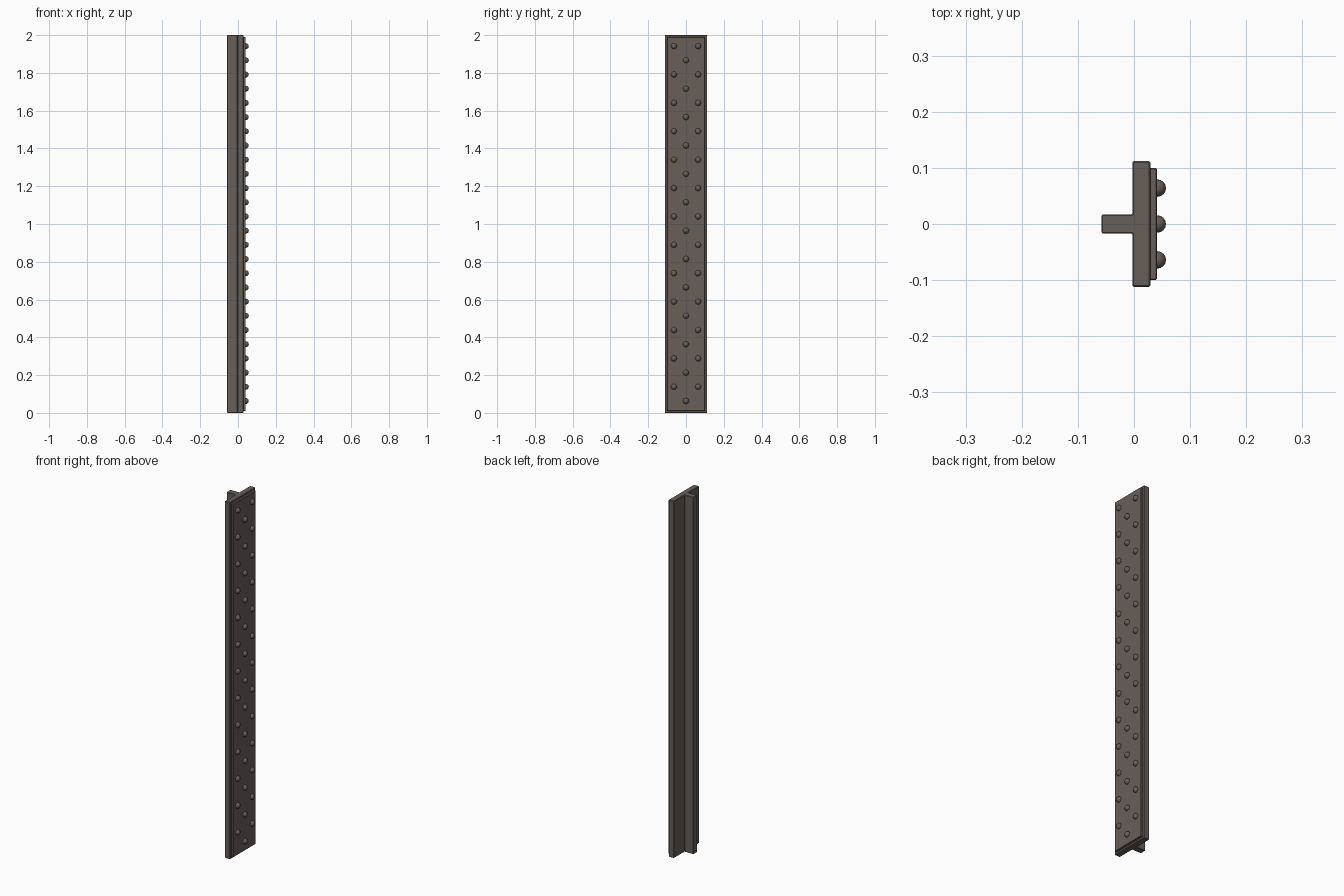
import bpy, bmesh
from mathutils import Matrix

cube = bpy.data.objects.get("Cube")
if cube:
    bpy.data.objects.remove(cube, do_unlink=True)

steel = bpy.data.materials.new("dark_brown_steel")
steel.use_nodes = True
colour = (0.14, 0.112, 0.098, 1)
steel.diffuse_color = colour
steel.node_tree.nodes["Principled BSDF"].inputs["Base Color"].default_value = colour


def finish(name, bm):
    mesh = bpy.data.meshes.new(name)
    bm.to_mesh(mesh)
    bm.free()
    mesh.materials.append(steel)
    obj = bpy.data.objects.new(name, mesh)
    bpy.context.collection.objects.link(obj)
    return obj


def extrude_profile(name, points, z0, z1, bevel):
    """Upright bar with the given plan outline and softened edges."""
    bm = bmesh.new()
    face = bm.faces.new([bm.verts.new((x, y, z0)) for x, y in points])
    top = bmesh.ops.extrude_face_region(bm, geom=[face])["geom"]
    bmesh.ops.translate(bm, vec=(0, 0, z1 - z0),
                        verts=[v for v in top if isinstance(v, bmesh.types.BMVert)])
    bmesh.ops.recalc_face_normals(bm, faces=bm.faces)
    obj = finish(name, bm)
    mod = obj.modifiers.new("soft_edges", "BEVEL")
    mod.width = bevel
    mod.segments = 1
    return obj


# T-shaped beam: wide flange with a central web behind it
half = [(-0.058, 0.017), (-0.003, 0.017), (-0.003, 0.112), (0.029, 0.112)]
outline = half + [(x, -y) for x, y in reversed(half)]
extrude_profile("t_beam", outline, 0, 2, 0.002)

# Cover plate on the flange
plate = [(0.025, -0.1), (0.041, -0.1), (0.041, 0.1), (0.025, 0.1)]
extrude_profile("cover_plate", plate, 0.01, 1.99, 0.002)

# Domed rivets in three staggered columns
bm = bmesh.new()
for y, start in ((-0.064, 0.138), (0, 0.063), (0.064, 0.138)):
    for i in range(13):
        place = Matrix.Translation((0.0415, y, start + i * 0.1503))
        bmesh.ops.create_uvsphere(bm, u_segments=16, v_segments=10,
                                  radius=0.0155, matrix=place)
for f in bm.faces:
    f.smooth = True
finish("rivets", bm)
